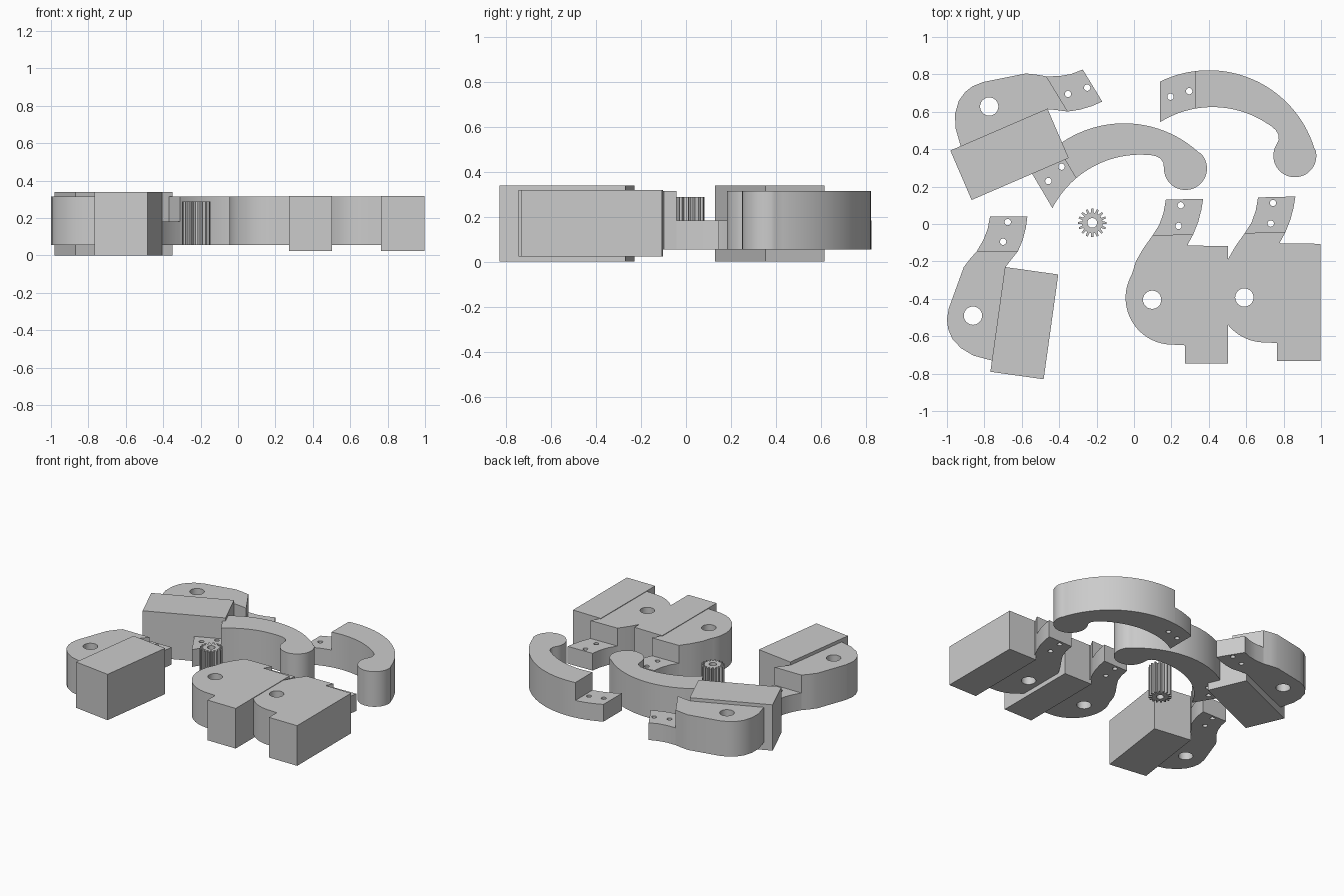
import bpy, bmesh
from math import cos, sin, radians, pi
from mathutils import Matrix, Vector

cube = bpy.data.objects.get("Cube")
if cube:
    bpy.data.objects.remove(cube, do_unlink=True)

GREY = (0.6, 0.6, 0.6, 1)
grey = bpy.data.materials.new("plain_grey")
grey.use_nodes = True
grey.diffuse_color = GREY
grey.node_tree.nodes["Principled BSDF"].inputs["Base Color"].default_value = GREY

LOW, STEP, HIGH = 0.055, 0.182, 0.314   # bottom, tab top and body top
made = []


def arc(cx, cy, r, a0, a1, n=24):
    angles = [radians(a0 + (a1 - a0) * i / n) for i in range(n + 1)]
    return [(cx + r * cos(a), cy + r * sin(a)) for a in angles]


def plate(name, outline, z0, z1, holes=(), move=Matrix()):
    """Extrude an outline with round holes (x, y, radius) from z0 to z1."""
    curve = bpy.data.curves.new(name, 'CURVE')
    curve.dimensions = '2D'
    curve.fill_mode = 'BOTH'
    curve.extrude = (z1 - z0) / 2
    for loop in [outline] + [arc(x, y, r, 0, 345, 23) for x, y, r in holes]:
        spline = curve.splines.new('POLY')
        spline.points.add(len(loop) - 1)
        for p, (x, y) in zip(spline.points, loop):
            p.co = (x, y, 0, 1)
        spline.use_cyclic_u = True
    temp = bpy.data.objects.new(name + "_curve", curve)
    bpy.context.collection.objects.link(temp)
    bpy.context.view_layer.update()
    mesh = bpy.data.meshes.new_from_object(
        temp.evaluated_get(bpy.context.evaluated_depsgraph_get()))
    bpy.data.objects.remove(temp, do_unlink=True)
    bm = bmesh.new()
    bm.from_mesh(mesh)
    bmesh.ops.remove_doubles(bm, verts=bm.verts, dist=1e-5)
    bmesh.ops.recalc_face_normals(bm, faces=bm.faces)
    bm.transform(move @ Matrix.Translation((0, 0, (z0 + z1) / 2)))
    bm.to_mesh(mesh)
    bm.free()
    mesh.materials.clear()
    mesh.materials.append(grey)
    mesh.name = name
    ob = bpy.data.objects.new(name, mesh)
    bpy.context.collection.objects.link(ob)
    made.append(ob)


def placed(old, new, turn):
    """Turn about one point and carry that point to another."""
    return (Matrix.Translation(Vector((*new, 0))) @ Matrix.Rotation(radians(turn), 4, 'Z')
            @ Matrix.Translation(-Vector((*old, 0))))


def pins(*points):
    return [(x, y, 0.017) for x, y in points]


# Curved arms with a round head and a thin end tab
def hook_arm(side, move):
    def outer(x):
        return (x, 0.232 + (0.59 ** 2 - (x - 0.40) ** 2) ** 0.5)

    def inner(x):
        return (x, 0.095 + (0.53 ** 2 - (x - 0.42) ** 2) ** 0.5)

    neck = [(0.735, 0.522), (0.757, 0.503), (0.772, 0.478), (0.774, 0.45), (0.76, 0.422)]
    head = arc(0.86, 0.365, 0.115, 152, 374, 30)
    back = arc(0.40, 0.232, 0.59, 17, 95, 32)
    belly = [inner(0.33 + 0.37 * i / 14) for i in range(15)]
    plate(side + "_arm", [outer(0.33)] + belly + neck + head + back, LOW, HIGH, move=move)
    xs = [0.14 + 0.19 * i / 6 for i in range(7)]
    plate(side + "_arm_tab", [outer(x) for x in xs] + [inner(x) for x in reversed(xs)],
          LOW, STEP, pins((0.195, 0.68), (0.295, 0.71)), move)


hook_arm("back", Matrix())
hook_arm("middle", placed((0.86, 0.365), (0.275, 0.297), 30.6))


# Narrow jaws with a tall tilted block
def narrow_jaw(side, move):
    body = [(-0.84, -0.145), (-0.875, -0.185), (-0.91, -0.23), (-0.99, -0.45),
            (-1.0, -0.51), (-0.994, -0.56), (-0.972, -0.613), (-0.925, -0.664),
            (-0.86, -0.703), (-0.76, -0.73), (-0.72, -0.73), (-0.67, -0.3),
            (-0.69, -0.235), (-0.66, -0.195), (-0.62, -0.145)]
    tab = [(-0.84, -0.145), (-0.805, -0.085), (-0.782, -0.025), (-0.77, 0.04),
           (-0.57, 0.04), (-0.578, -0.02), (-0.595, -0.085), (-0.62, -0.145)]
    block = [(-0.69, -0.23), (-0.405, -0.27), (-0.483, -0.83), (-0.768, -0.79)]
    plate(side + "_jaw_body", body, LOW, HIGH, [(-0.861, -0.49, 0.049)], move)
    plate(side + "_jaw_tab", tab, LOW, STEP, pins((-0.675, 0.01), (-0.7, -0.095)), move)
    plate(side + "_jaw_block", block, 0.0, 0.338, move=move)


narrow_jaw("front_right", Matrix())
narrow_jaw("back_right", placed((-0.861, -0.49), (-0.774, 0.628), -58.7))


# Wide rounded jaws with an upright block
def wide_jaw(side, move):
    body = [(0.1, -0.06), (0.05, -0.13), (0.01, -0.2)]
    body += arc(0.205, -0.395, 0.25, 150, 270)
    body += [(0.3, -0.65), (0.3, -0.13), (0.287, -0.11), (0.317, -0.055)]
    tab = [(0.1, -0.06), (0.135, -0.005), (0.158, 0.06), (0.17, 0.13),
           (0.37, 0.135), (0.36, 0.075), (0.343, 0.01), (0.317, -0.055)]
    block = [(0.275, -0.115), (0.503, -0.118), (0.503, -0.745), (0.272, -0.745)]
    plate(side + "_jaw_body", body, LOW, HIGH, [(0.097, -0.405, 0.049)], move)
    plate(side + "_jaw_tab", tab, LOW, STEP, pins((0.25, 0.1), (0.238, -0.01)), move)
    plate(side + "_jaw_block", block, 0.022, 0.318, move=move)


wide_jaw("front_middle", Matrix())
wide_jaw("front_left", Matrix.Translation((0.493, 0.012, 0)))

# Pinion gear with sixteen teeth
TEETH = 16
teeth = []
for i in range(TEETH):
    for offset, r in ((-0.32, 0.055), (-0.18, 0.077), (0.18, 0.077), (0.32, 0.055)):
        a = 2 * pi * (i + offset) / TEETH
        teeth.append((-0.223 + r * cos(a), 0.006 + r * sin(a)))
plate("pinion_gear", teeth, LOW, 0.288, [(-0.223, 0.006, 0.026)])

# Smooth the curved walls and keep the edges sharp
bpy.ops.object.select_all(action='DESELECT')
for ob in made:
    ob.select_set(True)
bpy.context.view_layer.objects.active = made[0]
bpy.ops.object.shade_smooth_by_angle(angle=radians(30))
